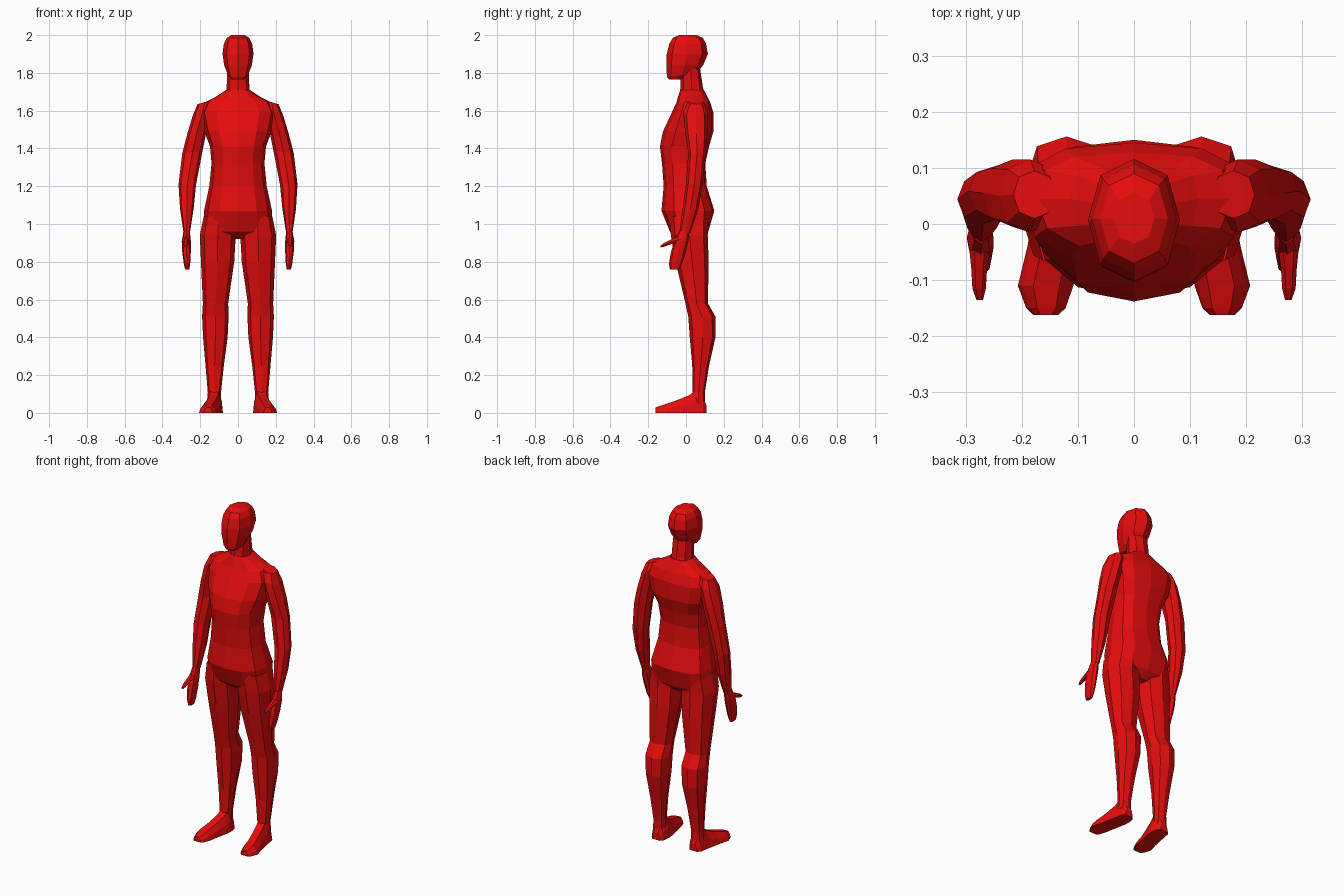
import bpy, bmesh, math

red = bpy.data.materials.new("red")
red.diffuse_color = (0.8, 0.004, 0.004, 1)


def loft(name, rings, mirrored=False):
    """Skin a list of equal-length point rings, cap both ends."""
    bm = bmesh.new()
    loops = [[bm.verts.new(p) for p in r] for r in rings]
    n = len(loops[0])
    for a, b in zip(loops, loops[1:]):
        for i in range(n):
            j = (i + 1) % n
            bm.faces.new((a[i], a[j], b[j], b[i]))
    bm.faces.new(loops[0])
    bm.faces.new(loops[-1])
    bmesh.ops.recalc_face_normals(bm, faces=bm.faces)
    mesh = bpy.data.meshes.new(name)
    bm.to_mesh(mesh)
    bm.free()
    mesh.materials.append(red)
    ob = bpy.data.objects.new(name, mesh)
    bpy.context.collection.objects.link(ob)
    if mirrored:
        mod = ob.modifiers.new("mirror", 'MIRROR')
        mod.use_mirror_merge = False
    return ob


def oval(z, x0, x1, y0, y1, slant=0, n=8, front=0.9, back=0.9, tilt=0, mid=None):
    """Faceted oval filling the given box; slant and tilt lean it in x and y."""
    cx, cy = (x0 + x1) / 2, (y0 + y1) / 2
    if mid is not None:
        cy = mid
    pts = []
    for i in range(n):
        a = 2 * math.pi * i / n
        s, c = math.sin(a), -math.cos(a)
        e = front if c < 0 else back
        x = cx + math.copysign(abs(s) ** e, s) * (x1 - x0) / 2
        y = cy + c / max(abs(c), 1e-6) * abs(c) ** e * (cy - y0 if c < 0 else y1 - cy)
        pts.append((x, y, z + slant * (x - cx) + tilt * (y - cy)))
    return pts


# Torso: z, half width, front y, back y, widest y
torso = [(0.92, 0.08, -0.03, 0.08, 0.03), (0.96, 0.185, -0.085, 0.118, 0.03),
         (1.07, 0.18, -0.13, 0.15, 0.02), (1.20, 0.152, -0.118, 0.11, 0.0),
         (1.32, 0.14, -0.127, 0.102, 0.0), (1.41, 0.148, -0.138, 0.122, 0.0),
         (1.49, 0.178, -0.122, 0.145, 0.03), (1.59, 0.20, -0.075, 0.145, 0.04),
         (1.645, 0.175, -0.05, 0.128, 0.045), (1.675, 0.115, -0.042, 0.112, 0.045),
         (1.71, 0.062, -0.03, 0.095, 0.035)]
loft("torso", [oval(z, -w, w, f, b, n=12, front=0.85, back=0.72, mid=m)
               for z, w, f, b, m in torso])

# Neck
loft("neck", [oval(z, -w, w, f, b) for z, w, f, b in
              [(1.66, 0.068, -0.035, 0.11), (1.72, 0.06, -0.03, 0.09),
               (1.82, 0.058, -0.025, 0.075)]])

# Head: z, half width, front y, back y, tilt of the ring
head = [(1.765, 0.034, -0.09, -0.02, 0), (1.79, 0.054, -0.101, 0.06, 0.15),
        (1.84, 0.073, -0.104, 0.09, 0), (1.90, 0.082, -0.102, 0.116, 0),
        (1.955, 0.075, -0.088, 0.106, 0), (1.985, 0.06, -0.07, 0.09, 0),
        (2.0, 0.036, -0.035, 0.055, 0)]
loft("head", [oval(z, -w, w, f, b, tilt=t) for z, w, f, b, t in head])

# Arms: z, inner x, outer x, front y, back y, slant
arm = [(1.645, 0.14, 0.215, 0.01, 0.095, -0.3), (1.60, 0.13, 0.24, -0.015, 0.115, -0.5),
       (1.49, 0.165, 0.268, -0.005, 0.115, -0.2), (1.38, 0.188, 0.295, 0.012, 0.105, -0.1),
       (1.21, 0.222, 0.315, 0.0, 0.088, 0), (1.08, 0.235, 0.307, -0.018, 0.065, 0),
       (0.95, 0.255, 0.288, -0.035, 0.022, 0)]
loft("arm", [oval(*r) for r in arm], True)

# Hands and thumbs
hand = [(0.97, 0.256, 0.287, -0.035, 0.02), (0.91, 0.25, 0.298, -0.062, 0.012),
        (0.85, 0.25, 0.295, -0.08, -0.002), (0.79, 0.253, 0.287, -0.09, -0.02),
        (0.758, 0.258, 0.28, -0.085, -0.035)]
loft("hand", [oval(*r) for r in hand], True)
thumb = [(-0.03, 0.275, 0.92, 0.02), (-0.08, 0.276, 0.905, 0.014),
         (-0.115, 0.276, 0.89, 0.012), (-0.135, 0.275, 0.881, 0.006)]
loft("thumb", [[(x + r * math.cos(k * math.pi / 3), y, z + r * math.sin(k * math.pi / 3))
                for k in range(6)] for y, x, z, r in thumb], True)

# Legs: z, inner x, outer x, front y, back y
leg = [(1.04, 0.02, 0.182, -0.09, 0.12), (0.94, 0.012, 0.202, -0.08, 0.115),
       (0.80, 0.02, 0.196, -0.055, 0.12), (0.58, 0.052, 0.186, -0.003, 0.116),
       (0.51, 0.05, 0.19, 0.012, 0.156), (0.40, 0.055, 0.185, 0.02, 0.156),
       (0.25, 0.075, 0.172, 0.033, 0.122), (0.11, 0.09, 0.16, 0.035, 0.1),
       (0.05, 0.09, 0.165, 0.03, 0.1)]
loft("leg", [oval(*r, front=0.8, back=0.8) for r in leg], True)

# Feet: y, inner x, outer x, top z
foot = [(-0.162, 0.135, 0.18, 0.028), (-0.15, 0.122, 0.192, 0.033),
        (-0.11, 0.108, 0.207, 0.046), (-0.04, 0.095, 0.19, 0.07),
        (0.02, 0.082, 0.178, 0.095), (0.05, 0.08, 0.172, 0.12),
        (0.09, 0.085, 0.165, 0.085), (0.108, 0.1, 0.15, 0.04)]
loft("foot", [[(a, y, 0), (b, y, 0), (b - 0.08 * (b - a), y, h * 0.5),
               (b - 0.28 * (b - a), y, h), (a + 0.25 * (b - a), y, h),
               (a + 0.06 * (b - a), y, h * 0.5)] for y, a, b, h in foot], True)
